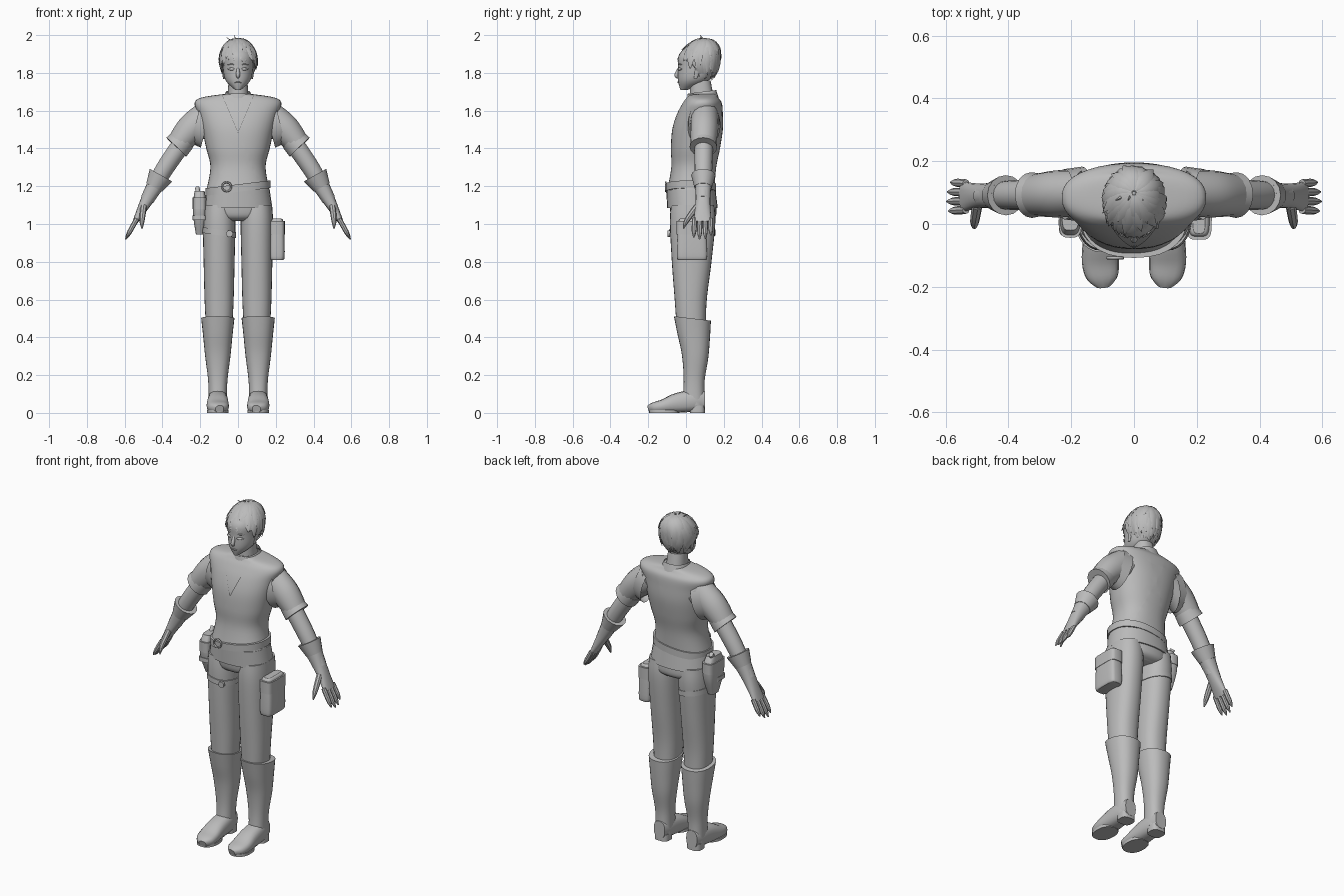
import bpy, bmesh, math, random
from mathutils import Vector

random.seed(4)
if "Cube" in bpy.data.objects:
    bpy.data.objects.remove(bpy.data.objects["Cube"])

shade = 0.5
grey = bpy.data.materials.new("plain_grey")
grey.use_nodes = True
grey.diffuse_color = (shade, shade, shade, 1)
grey.node_tree.nodes["Principled BSDF"].inputs["Base Color"].default_value = grey.diffuse_color


def finish(name, bm, mirror=False):
    """Turn a bmesh into a smooth-shaded object, optionally mirrored left to right."""
    bmesh.ops.recalc_face_normals(bm, faces=bm.faces)
    mesh = bpy.data.meshes.new(name)
    bm.to_mesh(mesh)
    bm.free()
    mesh.materials.append(grey)
    part = bpy.data.objects.new(name, mesh)
    bpy.context.collection.objects.link(part)
    bpy.ops.object.select_all(action='DESELECT')
    part.select_set(True)
    bpy.context.view_layer.objects.active = part
    bpy.ops.object.shade_smooth_by_angle(angle=math.radians(40))
    if mirror:
        part.modifiers.new("mirror", 'MIRROR')


def sample(values, t):
    """Smooth curve through evenly spaced values, which may be numbers or vectors."""
    last = len(values) - 1
    i = min(int(t * last), last - 1)
    u = t * last - i
    a, b, c, d = (values[max(0, min(last, i + j))] for j in (-1, 0, 1, 2))
    return b + (c - a + (a * 2 - b * 5 + c * 4 - d + (b * 3 - c * 3 + d - a) * u) * u) * u / 2


def outline(sides, power):
    """Unit superellipse: a higher power is boxier."""
    for i in range(sides):
        angle = math.tau * i / sides
        c, s = math.cos(angle), math.sin(angle)
        yield math.copysign(abs(c) ** (2 / power), c), math.copysign(abs(s) ** (2 / power), s)


def skin(bm, rings, caps=True):
    """Join a list of point rings with quads."""
    loops = [[bm.verts.new(point) for point in ring] for ring in rings]
    for low, high in zip(loops, loops[1:]):
        for i in range(len(low)):
            bm.faces.new((low[i - 1], low[i], high[i], high[i - 1]))
    if caps:
        bm.faces.new(loops[0])
        bm.faces.new(loops[-1])
    return bm


def stack(rows, centre=0, sides=28, power=2.3, caps=True, roll=0, pitch=0, steps=18):
    """Level rings; each row gives height, half width, front y and back y."""
    rows = [Vector(row) for row in rows]
    rings = []
    for step in range(steps + 1):
        z, width, front, back = sample(rows, step / steps)
        middle, depth = (front + back) / 2, (back - front) / 2
        rings.append([(centre + width * c, middle + depth * s, z + roll * width * c + pitch * depth * s)
                      for c, s in outline(sides, power)])
    return skin(bmesh.new(), rings, caps)


def band(z, height, width, front, back, **options):
    """Straight strap or flap around a part."""
    return stack([(z, width, front, back), (z + height, width, front, back)], steps=1, **options)


def tube(path, widths, depths=None, side=(0, 1, 0), sides=16, power=2, caps=True, steps=12, bm=None):
    """Rings along a path; widths run along the side direction, depths across it."""
    path = [Vector(point) for point in path]
    spots = [sample(path, step / steps) for step in range(steps + 1)]
    rings = []
    for step, spot in enumerate(spots):
        along = spots[min(step + 1, steps)] - spots[max(step - 1, 0)]
        across = along.cross(Vector(side)).normalized()
        sideways = across.cross(along).normalized()
        width = sample(widths, step / steps)
        depth = sample(depths, step / steps) if depths else width
        rings.append([spot + sideways * width * c + across * depth * s for c, s in outline(sides, power)])
    return skin(bm or bmesh.new(), rings, caps)


# Head, face and neck
finish("head", stack([(1.71, .015, -.03, .01), (1.76, .066, -.042, .12), (1.83, .08, -.042, .16),
                      (1.9, .08, -.035, .165), (1.97, .02, .04, .1)], power=2.1))
finish("neck", stack([(1.6, .06, .02, .16), (1.76, .05, .02, .13)]))
finish("collar", stack([(1.65, .085, 0, .175), (1.7, .064, .01, .16)], caps=False, pitch=.12))
finish("nose", tube([(0, -.03, 1.84), (0, -.05, 1.79), (0, -.04, 1.775)], [.004, .011, .006], side=(1, 0, 0)))
finish("mouth", tube([(-.02, -.035, 1.75), (0, -.042, 1.75), (.02, -.035, 1.75)], [.002, .004, .002]))
for name, z, thick in (("eyes", 1.82, .008), ("brows", 1.845, .004)):
    finish(name, tube([(.014, -.037, z), (.033, -.034, z), (.055, -.023, z)], [.002, thick, .002],
                      side=(0, 0, 1)), mirror=True)
finish("ears", tube([(.075, .05, 1.77), (.084, .065, 1.83)], [.008, .016], [.004, .006]), mirror=True)

# Hair: a scalp cap covered with three layers of pointed locks
skull = Vector((0, .069, 1.865))


def hair_point(turn, drop, lift=1.0):
    lean = .03 * max(0, math.cos(drop))
    ring = math.sin(drop) * lift
    return skull + Vector((ring * math.cos(turn) * .094, ring * math.sin(turn) * .104 + lean,
                           math.cos(drop) * .112 * lift))


def hairline(turn):
    """How far the hair falls: short over the face, long at the nape."""
    return 2.45 - max(0, -math.sin(turn)) ** .7


turns = [math.tau * i / 32 for i in range(32)]
finish("scalp", skin(bmesh.new(), [[hair_point(turn, .02 + (hairline(turn) - .25) * row / 10) for turn in turns]
                                   for row in range(11)]))
hair = bmesh.new()
for count, start, length in ((18, .05, .58), (30, .2, .84), (36, .5, 1)):
    for i in range(count):
        turn = math.tau * (i + random.uniform(-.35, .35)) / count
        end = hairline(turn) * length + random.uniform(-.12, .16)
        swirl, flick = random.uniform(-.1, .3), random.uniform(.02, .13)
        path = [hair_point(turn + swirl * t, start + (end - start) * t, 1.05 - start * .06 + flick * t ** 3)
                for t in (0, .25, .5, .75, 1)]
        tube(path, [.004, .015, .018, .014, .001], [.002, .005, .006, .004, .001],
             side=(-math.sin(turn), math.cos(turn), 0), sides=4, steps=8, bm=hair)
for x in (-.06, -.02, .03):
    tube([(x / 5, .1, 1.955), (x, .075, 2 - abs(x + .02) / 3)], [.014, .001], [.006, .001], sides=4, bm=hair)
finish("hair_locks", hair)

# Torso: a shirt beneath a vest with a notched neck
vest_rows = [Vector(row) for row in (
    (1.175, .168, -.1, .15), (1.3, .146, -.078, .16), (1.4, .168, -.08, .18), (1.5, .19, -.073, .195),
    (1.58, .21, -.05, .195), (1.64, .23, -.02, .19), (1.67, .19, 0, .17), (1.69, .06, .01, .16))]
gap = .008
finish("shirt", stack([row + Vector((0, -gap, gap, -gap)) for row in vest_rows], sides=40, steps=35))
vest = stack(vest_rows, sides=40, steps=35, caps=False)
notch_z, slope = 1.485, .42
for sign in (-1, 1):
    bmesh.ops.bisect_plane(vest, geom=vest.verts[:] + vest.edges[:] + vest.faces[:],
                           plane_co=(0, 0, notch_z), plane_no=(sign, 0, -slope))
opening = []
for face in vest.faces:
    spot = face.calc_center_median()
    if spot.y < .07 and abs(spot.x) < slope * (spot.z - notch_z):
        opening.append(face)
bmesh.ops.delete(vest, geom=opening, context='FACES')
finish("vest", vest)
finish("armhole_rims", tube([(.165, .095, 1.525), (.222, .095, 1.54)], [.088, .08], [.125, .115],
                            caps=False, sides=24), mirror=True)

# Belts, buckle and hips
finish("waist_belt", stack([(1.085, .182, -.1, .168), (1.18, .168, -.104, .156)]))
finish("slung_belt", band(1.17, .04, .171, -.108, .16, roll=.12))
bpy.ops.mesh.primitive_torus_add(major_radius=.024, minor_radius=.005, major_segments=20, minor_segments=6,
                                 location=(-.06, -.108, 1.197), rotation=(math.pi / 2, 0, 0))
buckle = bpy.context.object
buckle.name = "belt_buckle"
buckle.data.materials.append(grey)
bpy.ops.object.shade_smooth()
finish("hips", stack([(1.015, .09, -.04, .12), (1.05, .165, -.08, .16), (1.18, .16, -.09, .15)]))

# Legs and boots
leg_x, boot_x = .1, .107
finish("trouser_legs", stack([(1.1, .08, -.08, .15), (1, .086, -.085, .155), (.8, .082, -.075, .135),
                              (.6, .077, -.06, .11), (.46, .07, -.05, .105)], centre=leg_x), mirror=True)
finish("boot_shafts", stack([(.5, .088, -.064, .132), (.41, .078, -.046, .127), (.3, .067, -.022, .118),
                             (.17, .051, -.012, .098), (.04, .047, -.02, .1)],
                            centre=boot_x, pitch=-.12), mirror=True)
foot = [(.1, .036, .05), (.04, .05, .058), (-.05, .056, .052), (-.12, .059, .036), (-.17, .05, .028),
        (-.198, .022, .02)]
finish("boot_feet", tube([(boot_x + min(0, y + .12) / 8, y, rise + max(0, y) / 6) for y, wide, rise in foot],
                         [wide for y, wide, rise in foot], [rise for y, wide, rise in foot],
                         side=(1, 0, 0), power=2.6, steps=20), mirror=True)
finish("boot_heels", band(0, .04, .044, .02, .1, centre=boot_x, power=3), mirror=True)
finish("boot_soles", band(0, .016, .058, -.195, -.035, centre=boot_x), mirror=True)

# Arms, cuffs and gloves hang from shared joints
shoulder, sleeve_end, elbow, wrist, knuckles, fingertip = (Vector(joint) for joint in (
    (.15, .1, 1.57), (.32, .092, 1.42), (.39, .092, 1.29), (.48, .09, 1.13), (.545, .087, 1.01), (.596, .087, .918)))
cuff_top = elbow.lerp(wrist, .2)
finish("sleeves", tube([shoulder, shoulder.lerp(sleeve_end, .5) + Vector((.01, 0, .01)), sleeve_end],
                       [.073, .075, .066], [.09, .08, .062]), mirror=True)
finish("sleeve_cuffs", tube([sleeve_end.lerp(shoulder, .2), sleeve_end.lerp(elbow, .1)], [.066, .073],
                            steps=1), mirror=True)
finish("forearms", tube([sleeve_end.lerp(shoulder, .3), elbow, wrist], [.05, .047, .037]), mirror=True)
finish("glove_cuffs", tube([cuff_top, elbow.lerp(wrist, .6)], [.064, .047], [.068, .047], steps=1), mirror=True)
finish("gloves", tube([cuff_top, wrist, knuckles], [.05, .039, .048], [.053, .034, .014], power=2.3), mirror=True)
for i, (name, reach) in enumerate((("index", .9), ("middle", 1), ("ring", .96), ("little", .8))):
    spread = Vector((0, .028 * (i - 1.5), 0))
    root = knuckles.lerp(wrist, .15) + spread
    finish(name + "_fingers", tube([root, root.lerp(fingertip + spread * 1.1, reach)],
                                   [.013, .0135, .012, .003], sides=8), mirror=True)
finish("thumbs", tube([wrist.lerp(knuckles, .3) - Vector((0, .03, 0)), (.508, .005, 1.02), (.508, -.014, .975)],
                      [.017, .014, .003], sides=8), mirror=True)

# Left hip pouch with its flap
pouch_x = .207
finish("hip_pouch", stack([(.81, .026, -.036, .1), (.83, .04, -.048, .113), (1, .036, -.042, .106),
                           (1.03, .02, -.03, .095)], centre=pouch_x, power=4.5))
finish("pouch_flap", band(.945, .07, .041, -.05, .114, centre=pouch_x, power=4.5))

# Right hip holster with grip and thigh strap
holster_x = -.203
finish("holster", stack([(.945, .02, 0, .065), (1.04, .034, -.035, .095), (1.12, .034, -.04, .1),
                         (1.175, .026, -.02, .075)], centre=holster_x, power=3.5))
finish("holster_flap", band(1.08, .06, .037, -.044, .104, centre=holster_x, power=3.5))
finish("holster_catch", band(1.02, .025, .037, -.04, .05, centre=holster_x, power=4))
finish("holster_grip", tube([(-.205, .02, 1.12), (-.215, .07, 1.19)], [.014, .012], [.02, .016], side=(1, 0, 0)))
finish("thigh_strap", band(.94, .03, .09, -.09, .156, centre=-leg_x, roll=-.15))
finish("strap_buckle", tube([(-.045, -.085, .948), (-.045, -.097, .948)], [.018, .018], side=(1, 0, 0), steps=1))
